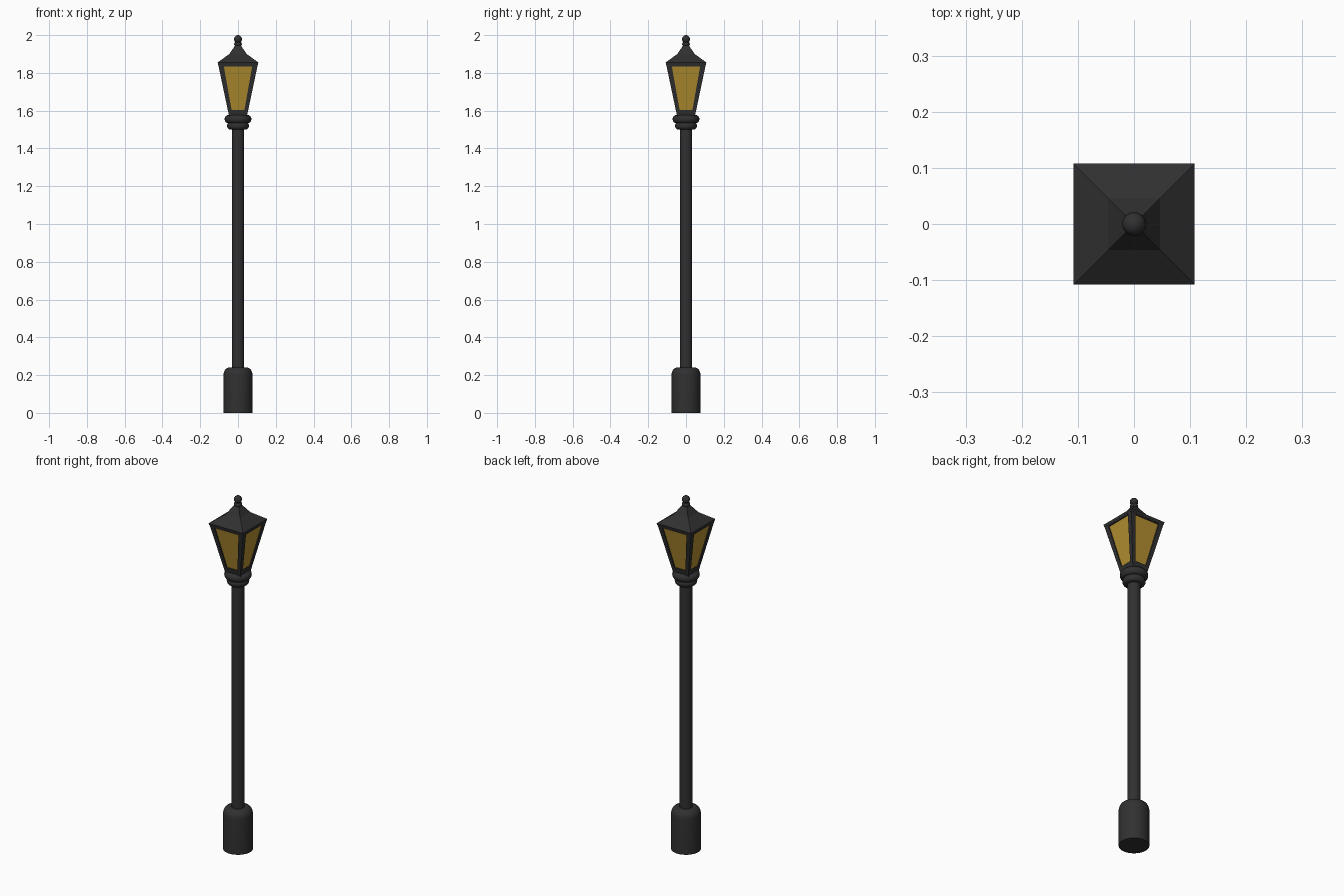
import bpy, bmesh, math
from mathutils import Matrix, Vector

if "Cube" in bpy.data.objects:
    bpy.data.objects.remove(bpy.data.objects["Cube"])


def material(name, rgb):
    m = bpy.data.materials.new(name)
    m.diffuse_color = (*rgb, 1)
    m.use_nodes = True
    m.node_tree.nodes["Principled BSDF"].inputs["Base Color"].default_value = m.diffuse_color
    return m


IRON = material("dark iron", (0.03, 0.03, 0.03))
GLASS = material("amber glass", (0.46, 0.28, 0.03))


def finish(bm, name, mats, smooth):
    bmesh.ops.remove_doubles(bm, verts=bm.verts, dist=1e-5)
    bmesh.ops.recalc_face_normals(bm, faces=bm.faces)
    me = bpy.data.meshes.new(name)
    bm.to_mesh(me)
    bm.free()
    for m in mats:
        me.materials.append(m)
    ob = bpy.data.objects.new(name, me)
    bpy.context.collection.objects.link(ob)
    if smooth:
        bpy.ops.object.select_all(action='DESELECT')
        ob.select_set(True)
        bpy.context.view_layer.objects.active = ob
        bpy.ops.object.shade_smooth_by_angle(angle=math.radians(40))
    return ob


def loft(name, profile, sides=32, square=False):
    """Stack of rings from (radius, z) pairs, capped at both ends."""
    bm = bmesh.new()
    n = 4 if square else sides
    k = math.sqrt(2) if square else 1
    off = math.pi / 4 if square else 0
    rings = [[bm.verts.new((r * k * math.cos(off + 2 * math.pi * i / n),
                            r * k * math.sin(off + 2 * math.pi * i / n), z))
              for i in range(n)] for r, z in profile]
    for a, b in zip(rings, rings[1:]):
        for i in range(n):
            j = (i + 1) % n
            bm.faces.new((a[i], a[j], b[j], b[i]))
    bm.faces.new(rings[0])
    bm.faces.new(rings[-1])
    return finish(bm, name, [IRON], not square)


def torus_profile(r, z0, z1, bulge, steps=8):
    """Half-round moulding between two heights."""
    return [(r + bulge * math.sin(math.pi * i / steps),
             (z0 + z1) / 2 - (z1 - z0) / 2 * math.cos(math.pi * i / steps))
            for i in range(steps + 1)]


# Base with a rounded shoulder, and pole
shoulder = [(0.047 + 0.030 * math.cos(math.radians(a)),
             0.198 + 0.042 * math.sin(math.radians(a))) for a in range(0, 91, 15)]
loft("base", [(0.077, 0)] + shoulder)
loft("pole", [(0.033, 0.23), (0.033, 1.51)])

# Collar mouldings under the lantern
loft("lower_collar", torus_profile(0.042, 1.50, 1.54, 0.016))
loft("upper_collar", torus_profile(0.052, 1.533, 1.577, 0.019))

# Lantern: tapered frame with recessed panes on four sides
Z0, Z1, W0, W1 = 1.565, 1.85, 0.046, 0.106


def half(z):
    return W0 + (W1 - W0) * (z - Z0) / (Z1 - Z0)


bm = bmesh.new()
DEPTH = 0.006
for k in range(4):
    rot = Matrix.Rotation(k * math.pi / 2, 3, 'Z')

    def vert(x, z, d=0.0):
        return bm.verts.new(rot @ Vector((x, -half(z) + d, z)))

    outer = [(-W0, Z0), (W0, Z0), (W1, Z1), (-W1, Z1)]
    pane = [(-0.034, 1.603), (0.034, 1.603), (0.075, 1.835), (-0.075, 1.835)]
    o = [vert(*p) for p in outer]
    e = [vert(*p) for p in pane]
    g = [vert(*p, DEPTH) for p in pane]
    for i in range(4):
        j = (i + 1) % 4
        bm.faces.new((o[i], o[j], e[j], e[i]))
        bm.faces.new((e[i], e[j], g[j], g[i]))
    bm.faces.new(g).material_index = 1
for w, z in ((W0, Z0), (W1, Z1)):
    bm.faces.new([bm.verts.new((x * w, y * w, z))
                  for x, y in ((-1, -1), (1, -1), (1, 1), (-1, 1))])
finish(bm, "lantern", [IRON, GLASS], False)

# Flared square roof
loft("roof", [(0.105, 1.842), (0.108, 1.855), (0.046, 1.900),
              (0.022, 1.935), (0.014, 1.948)], square=True)

# Finial: neck, ring and ball
loft("finial_neck", [(0.015, 1.935), (0.015, 1.975)], 16)
loft("finial_ring", torus_profile(0.013, 1.942, 1.962, 0.008), 24)
bm = bmesh.new()
bmesh.ops.create_uvsphere(bm, u_segments=24, v_segments=14, radius=0.021,
                          matrix=Matrix.Translation((0, 0, 1.979)))
finish(bm, "finial_ball", [IRON], True)
